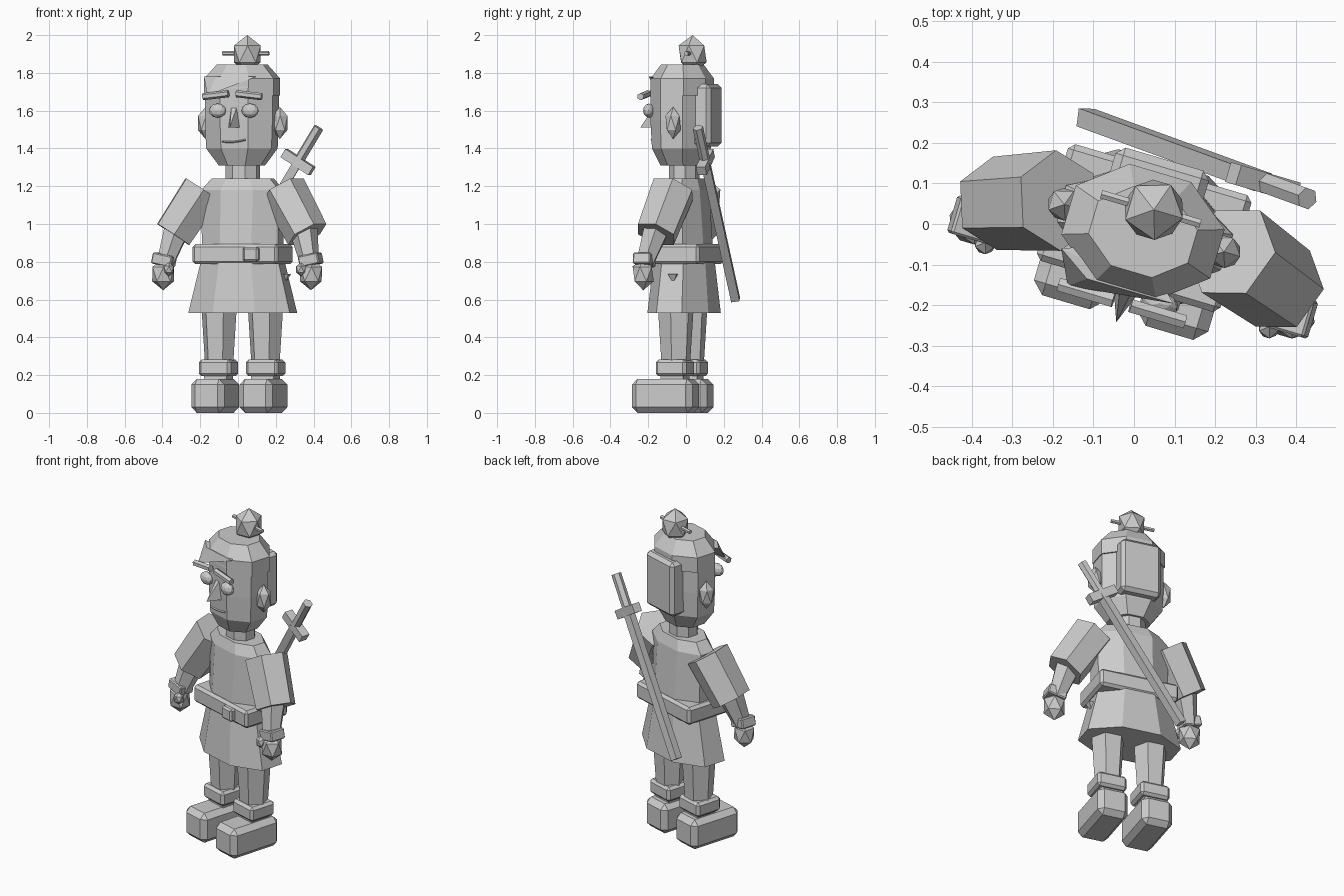
import bpy, bmesh
from math import sin, cos, pi, radians
from mathutils import Matrix, Vector

cube = bpy.data.objects.get("Cube")
if cube:
    bpy.data.objects.remove(cube)

GREY = (0.6, 0.6, 0.6, 1)
mat = bpy.data.materials.new("plain grey")
mat.use_nodes = True
mat.diffuse_color = GREY
mat.node_tree.nodes["Principled BSDF"].inputs["Base Color"].default_value = GREY

# The whole figure is turned slightly about the vertical
STANCE = Matrix.Translation((0.025, -0.01, 0)) @ Matrix.Rotation(radians(-16.5), 4, 'Z')


def finish(name, bm, bevel=0):
    bmesh.ops.recalc_face_normals(bm, faces=bm.faces)
    mesh = bpy.data.meshes.new(name)
    bm.to_mesh(mesh)
    bm.free()
    mesh.materials.append(mat)
    ob = bpy.data.objects.new(name, mesh)
    ob.matrix_world = STANCE
    bpy.context.collection.objects.link(ob)
    if bevel:
        mod = ob.modifiers.new("bevel", 'BEVEL')
        mod.width, mod.segments = bevel, 1
    return ob


def loft(name, rings, sides=8, turn=0.5, v=0):
    """Stack of elliptical rings (height, half width, half depth)."""
    bm = bmesh.new()
    loops = [[bm.verts.new((a * sin(2 * pi * (i + turn) / sides),
                            v + b * cos(2 * pi * (i + turn) / sides), z))
              for i in range(sides)] for z, a, b in rings]
    for lo, hi in zip(loops, loops[1:]):
        for i in range(sides):
            j = (i + 1) % sides
            bm.faces.new((lo[i], lo[j], hi[j], hi[i]))
    bm.faces.new(loops[0])
    bm.faces.new(loops[-1])
    return finish(name, bm)


def box(name, centre, half, bevel=0, rot=None):
    bm = bmesh.new()
    m = Matrix.Translation(centre) @ (rot or Matrix()) @ Matrix.Diagonal((*[2 * h for h in half], 1))
    bmesh.ops.create_cube(bm, size=1, matrix=m)
    return finish(name, bm, bevel)


def limb(name, start, end, r0, r1, sides=6, spin=0):
    start, end = Vector(start), Vector(end)
    axis = end - start
    m = Matrix.Translation((start + end) / 2) @ axis.to_track_quat('Z', 'Y').to_matrix().to_4x4()
    bm = bmesh.new()
    bmesh.ops.create_cone(bm, cap_ends=True, segments=sides, radius1=r0, radius2=r1,
                          depth=axis.length, matrix=m @ Matrix.Rotation(spin, 4, 'Z'))
    return finish(name, bm)


def ball(name, centre, radii, detail=1):
    bm = bmesh.new()
    bmesh.ops.create_icosphere(bm, subdivisions=detail, radius=1,
                               matrix=Matrix.Translation(centre) @ Matrix.Diagonal((*radii, 1)))
    return finish(name, bm)


def hull(name, points):
    bm = bmesh.new()
    for p in points:
        bm.verts.new(p)
    bmesh.ops.convex_hull(bm, input=bm.verts)
    return finish(name, bm)


# Tunic, belt and neck
loft("tunic_skirt", [(0.53, 0.303, 0.182), (0.8, 0.232, 0.155)])
loft("tunic_body", [(0.79, 0.225, 0.15), (1.18, 0.232, 0.122), (1.24, 0.175, 0.1)])
box("belt", (0, 0, 0.84), (0.236, 0.15, 0.053), 0.015)
box("buckle", (0.095, -0.155, 0.84), (0.043, 0.025, 0.038), 0.01)
loft("neck", [(1.2, 0.092, 0.08), (1.34, 0.092, 0.08)])

# Head and hair
loft("head", [(1.31, 0.125, 0.11), (1.4, 0.195, 0.152), (1.55, 0.202, 0.16),
              (1.72, 0.202, 0.16), (1.8, 0.17, 0.13)], v=-0.015)
loft("hair_cap", [(1.68, 0.207, 0.164), (1.77, 0.207, 0.164), (1.845, 0.138, 0.11)], v=-0.01)
box("back_hair", (0, 0.122, 1.575), (0.12, 0.055, 0.165), 0.02)
hull("fringe", [(-0.182, -0.106, 1.78), (-0.14, -0.19, 1.68), (0.122, -0.158, 1.78),
                (-0.1, -0.16, 1.78), (0, -0.04, 1.76)])
ball("topknot", (0.01, 0.05, 1.9), (0.083, 0.083, 0.1))
limb("hair_pin", (-0.125, 0.05, 1.903), (0.13, 0.05, 1.903), 0.012, 0.012)

# Face
hull("nose", [(-0.035, -0.15, 1.51), (0.035, -0.15, 1.51), (0, -0.242, 1.51),
              (-0.014, -0.165, 1.615), (0.014, -0.165, 1.615)])
for i in range(4):
    a, b = -0.065 + 0.032 * i, -0.033 + 0.032 * i
    bend = lambda u: 1.435 + 1.5 * u * u + 0.08 * u
    limb("mouth", (a, -0.162, bend(a)), (b, -0.162, bend(b)), 0.005, 0.005, 4)

for s, side in ((1, "left"), (-1, "right")):
    # Features
    ball(side + "_eye", (s * 0.09, -0.167, 1.6), (0.047, 0.03, 0.038), 2)
    ball(side + "_ear", (s * 0.205, 0, 1.535), (0.047, 0.045, 0.085))
    limb(side + "_eyebrow", (s * 0.022, -0.193, 1.69), (s * 0.162, -0.193, 1.674), 0.019, 0.019)

    # Arm
    limb(side + "_sleeve", (s * 0.222, 0.005, 1.182), (s * 0.37, -0.046, 0.945),
         0.124, 0.115, 6, pi / 6)
    limb(side + "_forearm", (s * 0.345, -0.045, 0.99), (s * 0.4, -0.1, 0.79), 0.078, 0.05)
    box(side + "_wrist_cuff", (s * 0.405, -0.1, 0.81), (0.055, 0.048, 0.03), 0.006,
        Matrix.Rotation(s * radians(-12), 4, 'Y'))
    ball(side + "_hand", (s * 0.408, -0.105, 0.735), (0.068, 0.062, 0.086))
    ball(side + "_thumb", (s * 0.365, -0.145, 0.76), (0.03, 0.033, 0.037))

    # Leg
    limb(side + "_leg", (s * 0.128, -0.008, 0.2), (s * 0.128, -0.008, 0.6), 0.074, 0.1, 6, pi / 2)
    box(side + "_ankle_cuff", (s * 0.13, -0.012, 0.238), (0.088, 0.084, 0.044), 0.015)
    box(side + "_ankle", (s * 0.13, -0.012, 0.19), (0.062, 0.062, 0.03))
    box(side + "_boot", (s * 0.133, -0.063, 0.09), (0.091, 0.167, 0.09), 0.03)

# Small pointed tag on the skirt
limb("skirt_tag", (0.232, 0.01, 0.69), (0.232, 0.01, 0.735), 0.002, 0.035, 4, pi / 4)

# Sword slung across the back
tip, pommel = Vector((-0.216, 0.22, 0.6)), Vector((0.365, 0.184, 1.51))
hilt = tip.lerp(pommel, 0.8)
limb("scabbard", tip, hilt, 0.032, 0.032, 4, pi / 3)
limb("sword_handle", hilt, pommel, 0.028, 0.028, 6)
across = Vector((cos(radians(32)), 0, -sin(radians(32)))) * 0.09
limb("sword_guard", hilt - across, hilt + across, 0.036, 0.036, 4, pi / 4)
